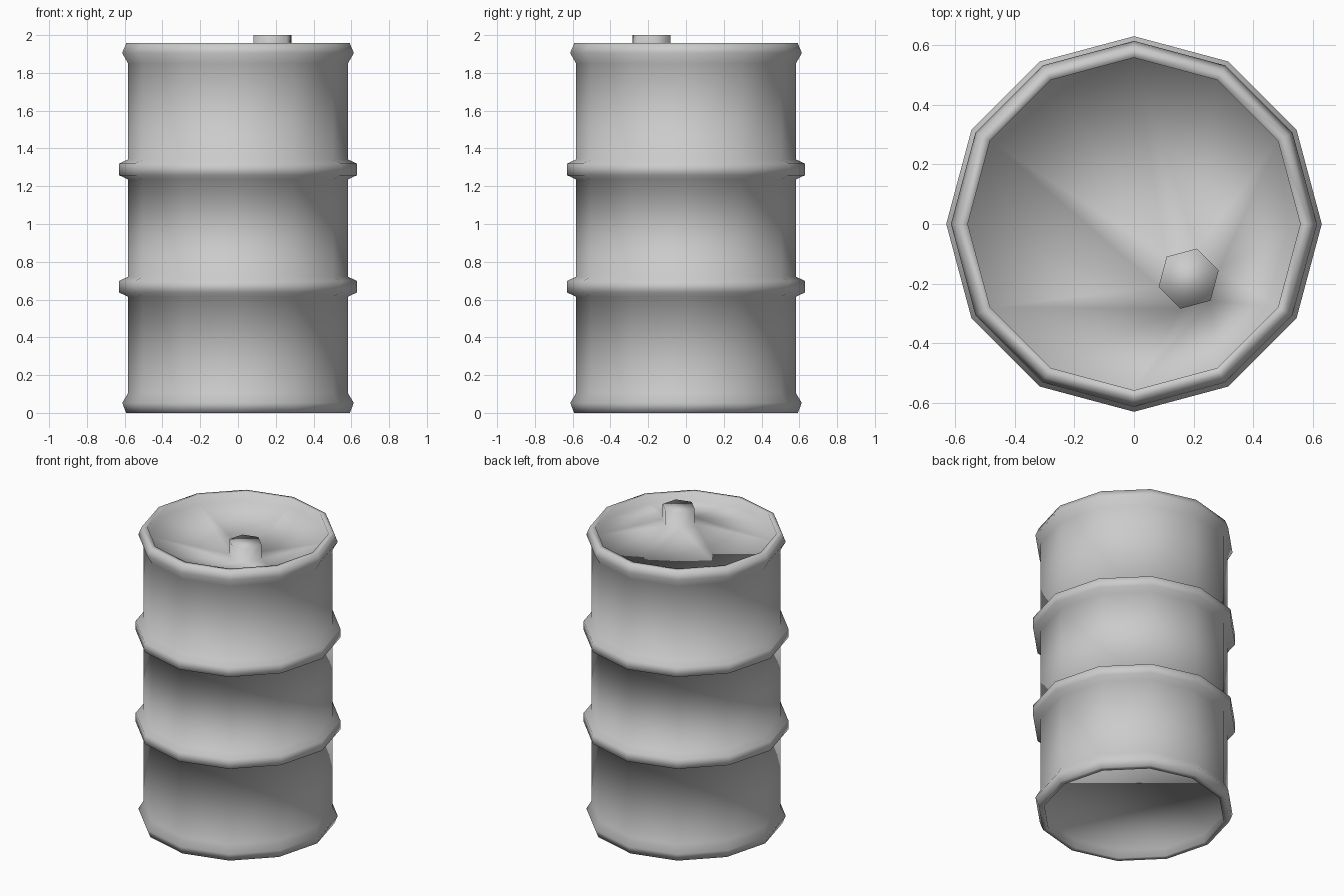
import bpy, bmesh
from math import cos, sin, pi, radians

if "Cube" in bpy.data.objects:
    bpy.data.objects.remove(bpy.data.objects["Cube"])

SIDES = 12
# Outer profile (radius, height): recessed bottom, chimes, two ribs, recessed lid
PROFILE = [(.557, .055), (.557, 0), (.592, 0), (.613, .053), (.582, .105)]
for z in (.668, 1.289):
    PROFILE += [(.582, z - .053), (.629, z - .031), (.629, z + .031), (.582, z + .053)]
PROFILE += [(.582, 1.85), (.613, 1.905), (.592, 1.957), (.557, 1.957), (.557, 1.9)]

bm = bmesh.new()


def ring(r, z, n, cx=0, cy=0, turn=0):
    return [bm.verts.new((cx + r * cos(turn + 2 * pi * i / n),
                          cy + r * sin(turn + 2 * pi * i / n), z)) for i in range(n)]


def skin(a, b):
    n = len(a)
    for i in range(n):
        j = (i + 1) % n
        bm.faces.new((a[i], a[j], b[j], b[i]))


# Drum shell
rings = [ring(r, z, SIDES) for r, z in PROFILE]
for a, b in zip(rings, rings[1:]):
    skin(a, b)
bm.faces.new(rings[0][::-1])

# Hexagonal bung cap, joined into the lid
cap_low, cap_high = [ring(.104, z, 6, .183, -.183, radians(15)) for z in (1.9, 2.0)]
skin(cap_low, cap_high)
bm.faces.new(cap_high)

# Lid surface: each cap side fans out to two rim sides
lid = rings[-1]
for i in range(6):
    a, b = cap_low[i], cap_low[(i + 1) % 6]
    p, q, r = (lid[(2 * i + k) % SIDES] for k in range(3))
    bm.faces.new((a, p, q))
    bm.faces.new((a, q, b))
    bm.faces.new((b, q, r))

bmesh.ops.recalc_face_normals(bm, faces=bm.faces)
for f in bm.faces:
    f.smooth = True
mesh = bpy.data.meshes.new("barrel")
bm.to_mesh(mesh)
bm.free()
bpy.context.collection.objects.link(bpy.data.objects.new("barrel", mesh))
